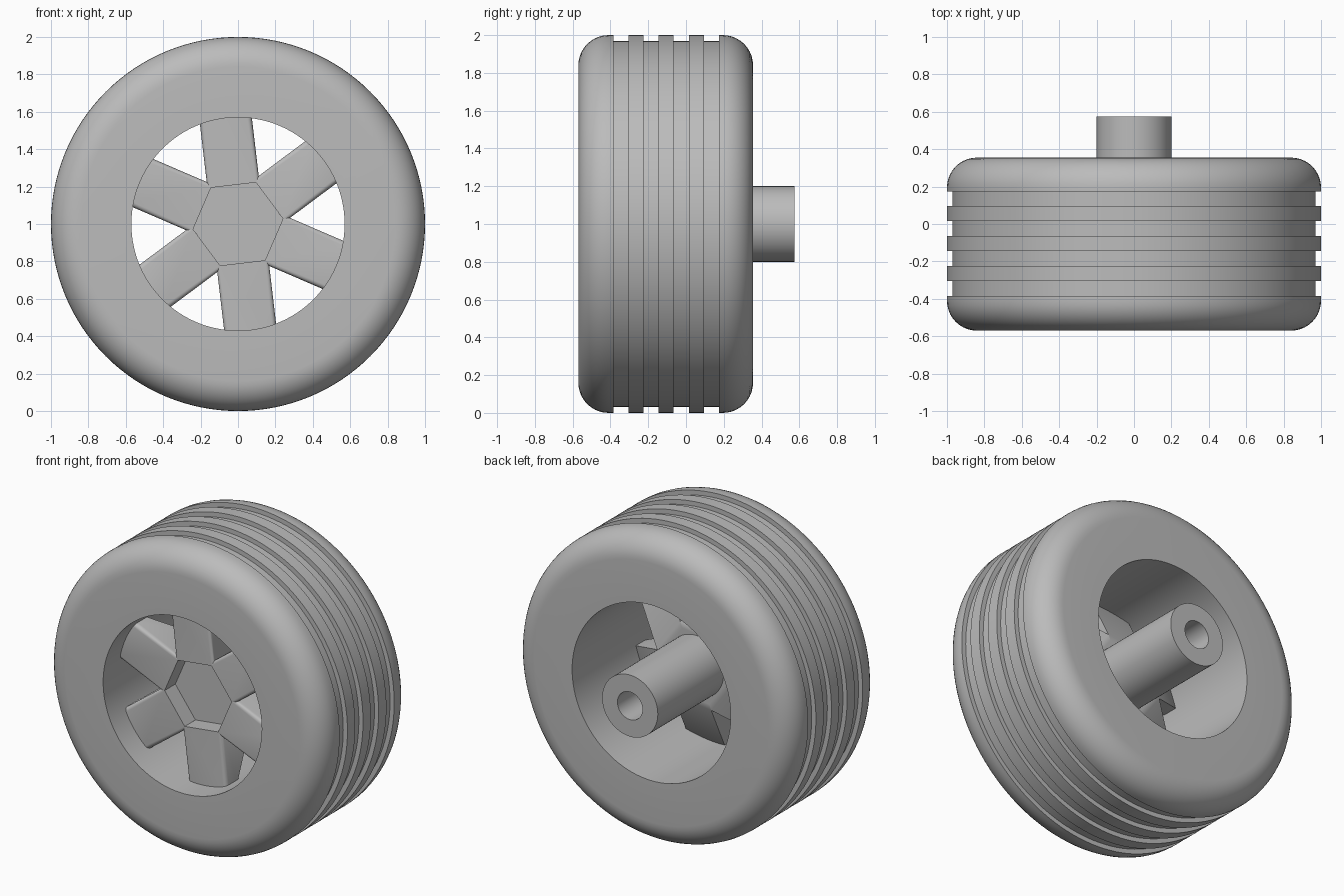
import bpy, bmesh
from math import sin, cos, pi, radians

cube = bpy.data.objects.get("Cube")
if cube:
    bpy.data.objects.remove(cube, do_unlink=True)

grey = bpy.data.materials.new("plain_grey")
grey.use_nodes = True
colour = (0.5, 0.5, 0.5, 1)
grey.diffuse_color = colour
grey.node_tree.nodes["Principled BSDF"].inputs["Base Color"].default_value = colour

CENTRE_Z = 1.0
TURN = radians(36.7)      # angle of the first spoke
FRONT = -0.41             # front plane of the spokes


def finish(name, bm, smooth=True):
    bmesh.ops.recalc_face_normals(bm, faces=bm.faces)
    mesh = bpy.data.meshes.new(name)
    bm.to_mesh(mesh)
    bm.free()
    mesh.materials.append(grey)
    ob = bpy.data.objects.new(name, mesh)
    bpy.context.collection.objects.link(ob)
    if smooth:
        bpy.ops.object.select_all(action='DESELECT')
        ob.select_set(True)
        bpy.context.view_layer.objects.active = ob
        bpy.ops.object.shade_smooth_by_angle(angle=radians(35))
    return ob


def lathe(name, profile, steps):
    """Spin a closed (radius, y) profile around the axle."""
    bm = bmesh.new()
    rings = []
    for i in range(steps):
        a = 2 * pi * i / steps
        rings.append([bm.verts.new((r * cos(a), y, CENTRE_Z + r * sin(a))) for r, y in profile])
    n = len(profile)
    for i in range(steps):
        a, b = rings[i], rings[(i + 1) % steps]
        for j in range(n):
            k = (j + 1) % n
            bm.faces.new((a[j], a[k], b[k], b[j]))
    return finish(name, bm)


# Tyre: rounded shoulders and four square grooves
y0, y1, corner, hole = -0.57, 0.355, 0.16, 0.57
arc = [i * pi / 2 / 10 for i in range(11)]
profile = [(hole, y0)]
profile += [(1 - corner + corner * sin(a), y0 + corner - corner * cos(a)) for a in arc]
for i in range(4):
    g = -0.385 + 0.16 * i
    profile += [(1, g), (0.97, g), (0.97, g + 0.08), (1, g + 0.08)]
profile += [(1 - corner + corner * cos(a), y1 - corner + corner * sin(a)) for a in arc]
profile += [(hole, y1)]
lathe("tyre", profile, 128)

# Axle with a blind bore
lathe("axle", [(0.0005, -0.25), (0.2, -0.25), (0.2, 0.575), (0.09, 0.575),
               (0.09, -0.1), (0.0005, -0.1)], 64)


def place(u, v, angle, y):
    return (u * cos(angle) - v * sin(angle), y, CENTRE_Z + u * sin(angle) + v * cos(angle))


# Hexagonal hub, its face sunk between the spokes
bm = bmesh.new()
rings = [[bm.verts.new(place(0.242, 0, TURN + pi / 6 + i * pi / 3, y)) for i in range(6)]
         for y in (-0.3, -0.1)]
bm.faces.new(rings[0])
bm.faces.new(rings[1])
for i in range(6):
    k = (i + 1) % 6
    bm.faces.new((rings[0][i], rings[0][k], rings[1][k], rings[1][i]))
finish("hub", bm, False)

# Six spokes, thicker towards the hub, with softened front edges
half = [(0.2096, 0.121, -0.1), (0.2425, 0.14, -0.1), (0.57, 0.14, -0.3)]
outline = half + [(u, -v, y) for u, v, y in reversed(half)]
for s in range(6):
    angle = TURN + s * pi / 3
    bm = bmesh.new()
    front = [bm.verts.new(place(u, v, angle, FRONT)) for u, v, y in outline]
    back = [bm.verts.new(place(u, v, angle, y)) for u, v, y in outline]
    bm.faces.new(front)
    bm.faces.new((back[0], back[1], back[4], back[5]))
    bm.faces.new(back[1:5])
    for i in range(6):
        k = (i + 1) % 6
        bm.faces.new((front[i], front[k], back[k], back[i]))
    edges = [bm.edges.get((front[1], front[2])), bm.edges.get((front[3], front[4]))]
    bmesh.ops.bevel(bm, geom=edges, offset=0.025, segments=4, profile=0.5, affect='EDGES')
    finish("spoke_%d" % (s + 1), bm)
